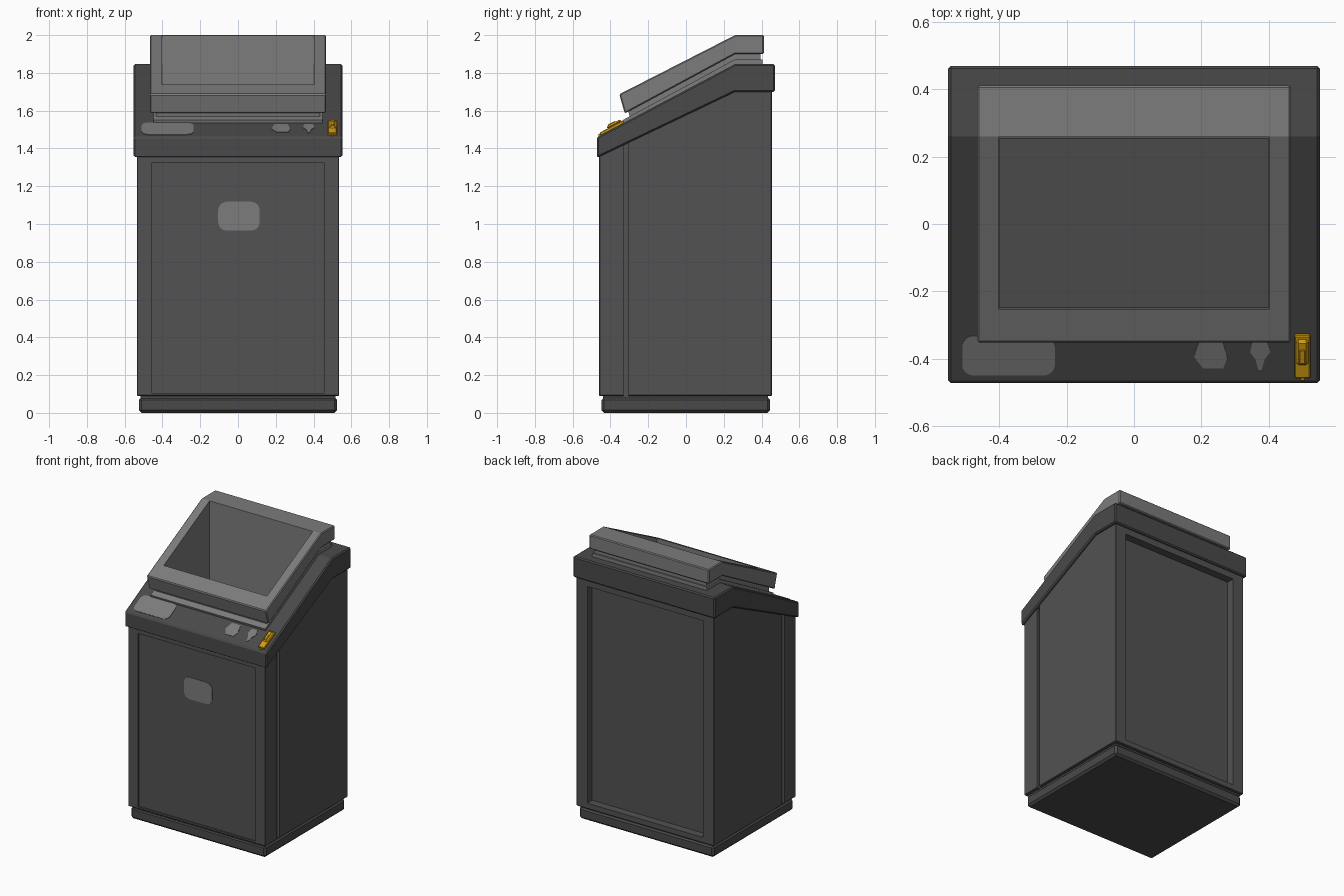
import bpy, bmesh, math
from mathutils import Matrix, Vector

if "Cube" in bpy.data.objects:
    bpy.data.objects.remove(bpy.data.objects["Cube"])


def material(name, *rgb):
    m = bpy.data.materials.new(name)
    m.diffuse_color = (*rgb, 1)
    m.use_nodes = True
    m.node_tree.nodes["Principled BSDF"].inputs["Base Color"].default_value = m.diffuse_color
    return m


BODY = material("dark_grey", 0.085, 0.085, 0.085)
CAP = material("charcoal", 0.068, 0.068, 0.068)
LIGHT = material("mid_grey", 0.2, 0.2, 0.2)
YELLOW = material("amber", 0.66, 0.34, 0.006)


def make(name, bm, mats, bevel=0.0):
    bmesh.ops.recalc_face_normals(bm, faces=bm.faces)
    me = bpy.data.meshes.new(name)
    bm.to_mesh(me)
    bm.free()
    ob = bpy.data.objects.new(name, me)
    bpy.context.collection.objects.link(ob)
    for m in mats:
        me.materials.append(m)
    if bevel:
        b = ob.modifiers.new("bevel", 'BEVEL')
        b.width, b.segments, b.limit_method = bevel, 1, 'ANGLE'
        b.angle_limit = math.radians(35)
    return ob


def side_profile(name, pts, hw, mat, bevel=0.0):
    """Extrude a (y, z) outline across x."""
    bm = bmesh.new()
    f = bm.faces.new([bm.verts.new((-hw, y, z)) for y, z in pts])
    r = bmesh.ops.extrude_face_region(bm, geom=[f])
    bmesh.ops.translate(bm, vec=(2 * hw, 0, 0),
                        verts=[v for v in r['geom'] if isinstance(v, bmesh.types.BMVert)])
    return make(name, bm, [mat], bevel)


def box(name, lo, hi, mat, bevel=0.0):
    (x0, y0, z0), (x1, y1, z1) = lo, hi
    bm = bmesh.new()
    bmesh.ops.create_cube(bm, size=1)
    for v in bm.verts:
        v.co = (x1 if v.co.x > 0 else x0, y1 if v.co.y > 0 else y0, z1 if v.co.z > 0 else z0)
    return make(name, bm, [mat], bevel)


def plate(name, pts, thick, mat, mtx):
    """Flat outline in local xy, thickened along local z, then placed."""
    bm = bmesh.new()
    f = bm.faces.new([bm.verts.new((x, y, -0.002)) for x, y in pts])
    r = bmesh.ops.extrude_face_region(bm, geom=[f])
    bmesh.ops.translate(bm, vec=(0, 0, thick + 0.002),
                        verts=[v for v in r['geom'] if isinstance(v, bmesh.types.BMVert)])
    bmesh.ops.transform(bm, matrix=mtx, verts=bm.verts)
    return make(name, bm, [mat])


def rounded(x0, x1, y0, y1, r, n=5):
    pts = []
    for k, (cx, cy) in enumerate([(x1 - r, y1 - r), (x0 + r, y1 - r), (x0 + r, y0 + r), (x1 - r, y0 + r)]):
        for i in range(n):
            a = math.pi / 2 * (k + i / (n - 1))
            pts.append((cx + r * math.cos(a), cy + r * math.sin(a)))
    return pts


def cut(ob, cutter):
    m = ob.modifiers.new("cut", 'BOOLEAN')
    m.object, m.operation, m.solver = cutter, 'DIFFERENCE', 'EXACT'


# base plinth and cabinet
box("base", (-0.525, -0.447, 0), (0.525, 0.445, 0.082), CAP, 0.014)
box("base_gap", (-0.515, -0.44, 0.07), (0.515, 0.435, 0.1), CAP)
body = side_profile("cabinet", [(-0.46, 0.09), (-0.46, 1.38), (0.26, 1.73), (0.455, 1.73), (0.455, 0.09)],
                    0.535, BODY, 0.004)

# sloped cap
cap = side_profile("cap", [(-0.472, 1.35), (-0.472, 1.46), (0.26, 1.847), (0.47, 1.847),
                           (0.47, 1.70), (0.26, 1.70)], 0.552, CAP, 0.008)

# hopper: flange, neck and wide rim
flange = side_profile("hopper_flange", [(-0.325, 1.52), (-0.335, 1.55), (0.26, 1.872), (0.405, 1.872),
                                        (0.405, 1.80), (0.26, 1.80)], 0.447, LIGHT)
neck = side_profile("hopper_neck", [(-0.29, 1.53), (-0.31, 1.62), (0.26, 1.93), (0.395, 1.93),
                                    (0.395, 1.82), (0.26, 1.82)], 0.435, LIGHT)
rim = side_profile("hopper_rim", [(-0.324, 1.585), (-0.353, 1.687), (0.26, 2.0), (0.412, 2.0),
                                  (0.412, 1.90), (0.26, 1.90)], 0.466, LIGHT, 0.006)

# cutters: opening, door recess, rear recess, side grooves
FLOOR = 1.0
opening = box("opening_cutter", (-0.402, -0.252, FLOOR - 0.01), (0.402, 0.258, 2.2), LIGHT)
door_cut = box("door_cutter", (-0.455, -0.6, 0.105), (0.455, -0.449, 1.325), BODY)
back_cut = box("rear_cutter", (-0.45, 0.40, 0.13), (0.45, 0.6, 1.655), BODY)
groove_cuts = [box("groove_cutter", (min(s * 0.518, s * 0.7), -0.33, 0.0),
                   (max(s * 0.518, s * 0.7), -0.305, 2), BODY) for s in (-1, 1)]
for ob in (body, cap, flange, neck, rim):
    cut(ob, opening)
for c in [door_cut, back_cut] + groove_cuts:
    cut(body, c)

# liner: open-topped box with a dark floor
bm = bmesh.new()
ring = [(-0.4, -0.25, 1.732), (0.4, -0.25, 1.732), (0.4, 0.256, 1.993), (-0.4, 0.256, 1.993)]
top = [bm.verts.new(p) for p in ring]
low = [bm.verts.new((x, y, FLOOR)) for x, y, z in ring]
for i in range(4):
    j = (i + 1) % 4
    bm.faces.new((top[i], top[j], low[j], low[i]))
bm.faces.new(low).material_index = 1
liner = make("hopper_liner", bm, [LIGHT, CAP])
liner.data.update()
if max(liner.data.polygons, key=lambda p: p.material_index).normal.z < 0:
    liner.data.flip_normals()

# apply modifiers, remove cutters
for ob in list(bpy.context.scene.objects):
    bpy.context.view_layer.objects.active = ob
    for m in list(ob.modifiers):
        bpy.ops.object.modifier_apply(modifier=m.name)
for c in [opening, door_cut, back_cut] + groove_cuts:
    bpy.data.objects.remove(c)

# door label plate
door = Matrix.Translation((0, -0.449, 0)) @ Matrix.Rotation(math.pi / 2, 4, 'X')
plate("door_label", rounded(-0.105, 0.115, 0.965, 1.118, 0.045), 0.003, LIGHT, door)

# plates on the sloped shelf; local y runs up the slope from the front edge
angle = math.atan2(1.847 - 1.46, 0.732)
slope = Matrix.Translation((0, -0.472, 1.46)) @ Matrix.Rotation(angle, 4, 'X')
plate("shelf_label", rounded(-0.51, -0.235, 0.026, 0.16, 0.035), 0.003, LIGHT, slope)
plate("shelf_mark_round", [(0.205, 0.05), (0.265, 0.05), (0.277, 0.085), (0.262, 0.145),
                           (0.195, 0.145), (0.178, 0.09)], 0.003, LIGHT, slope)
plate("shelf_mark_narrow", [(0.369, 0.045), (0.379, 0.045), (0.388, 0.08), (0.405, 0.105),
                            (0.395, 0.145), (0.352, 0.145), (0.344, 0.105), (0.361, 0.08)], 0.003, LIGHT, slope)

# amber latch on the shelf
for name, lo, hi, bev in [("latch_base", (0.476, 0.022, -0.005), (0.524, 0.165, 0.014), 0.004),
                          ("latch_cover", (0.481, 0.07, 0.01), (0.519, 0.155, 0.026), 0.008),
                          ("latch_button", (0.491, 0.08, 0.02), (0.509, 0.125, 0.031), 0.002),
                          ("latch_tab", (0.494, 0.012, 0.0), (0.506, 0.03, 0.008), 0)]:
    box(name, lo, hi, YELLOW, bev).matrix_world = slope
